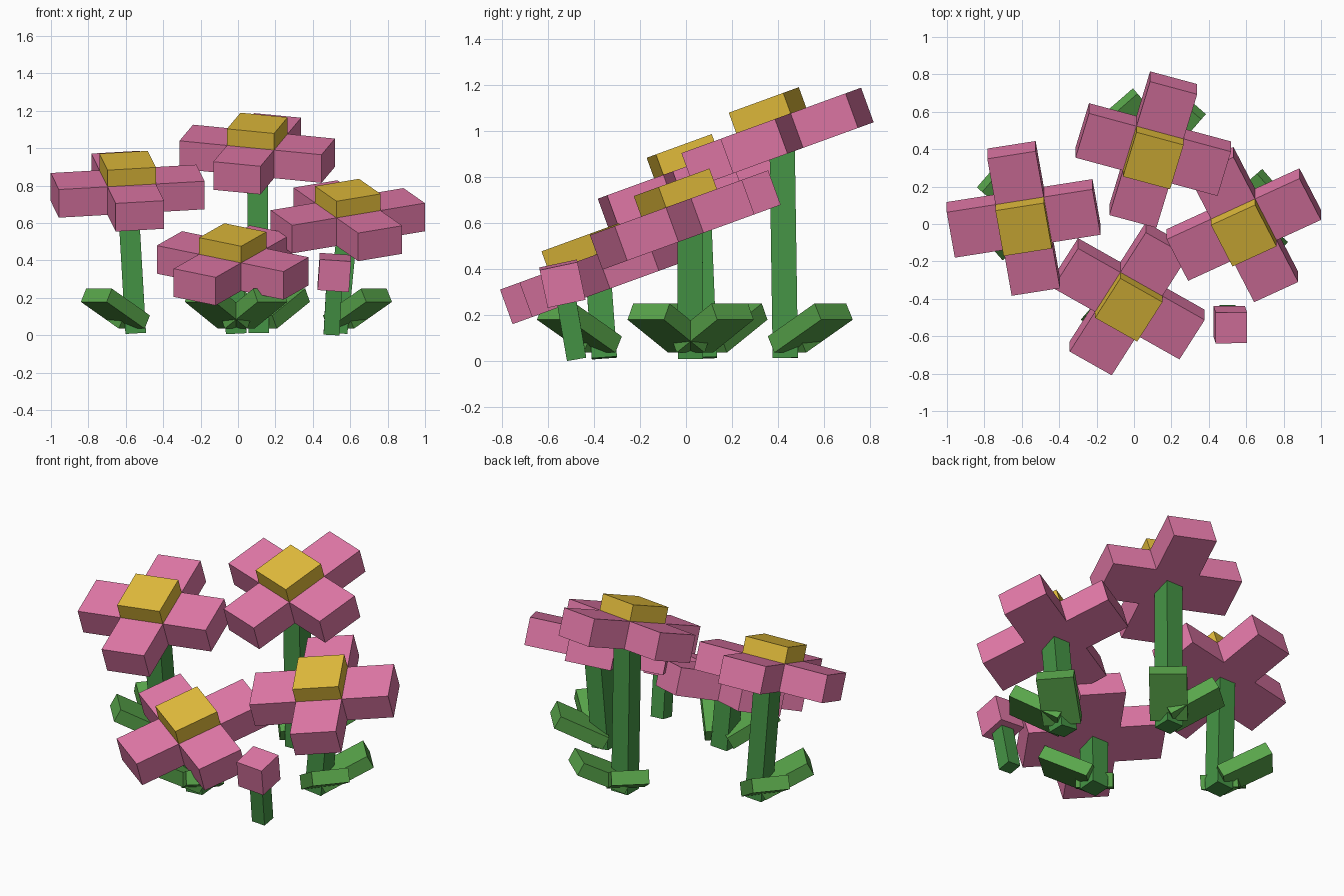
import bpy, bmesh
from math import radians, cos, sin, pi
from mathutils import Matrix, Vector

if "Cube" in bpy.data.objects:
    bpy.data.objects.remove(bpy.data.objects["Cube"])


def material(name, rgb):
    m = bpy.data.materials.new(name)
    m.diffuse_color = (*rgb, 1)
    m.use_nodes = True
    m.node_tree.nodes["Principled BSDF"].inputs["Base Color"].default_value = m.diffuse_color
    return m


PINK = material("petal_pink", (0.76, 0.19, 0.39))
YELLOW = material("centre_yellow", (0.77, 0.51, 0.045))
STEM = material("stem_green", (0.06, 0.30, 0.06))
LEAF = material("leaf_green", (0.10, 0.38, 0.07))


def finish(name, bm, mat, matrix):
    bmesh.ops.recalc_face_normals(bm, faces=bm.faces)
    me = bpy.data.meshes.new(name)
    bm.to_mesh(me)
    bm.free()
    me.materials.append(mat)
    ob = bpy.data.objects.new(name, me)
    ob.matrix_world = matrix
    bpy.context.collection.objects.link(ob)
    return ob


def box(name, size, centre, mat, matrix):
    bm = bmesh.new()
    bmesh.ops.create_cube(bm, size=1)
    bmesh.ops.scale(bm, vec=size, verts=bm.verts)
    bmesh.ops.translate(bm, vec=centre, verts=bm.verts)
    return finish(name, bm, mat, matrix)


def stem(name, base, top, width):
    base, top = Vector(base), Vector(top)
    d = top - base
    rot = Vector((0, 0, 1)).rotation_difference(d).to_matrix().to_4x4()
    box(name, (width, width, d.length), (0, 0, d.length / 2), STEM,
        Matrix.Translation(base) @ rot)


def petals(name, matrix, reach=0.395, half=0.131, thick=0.16):
    # cross outline: one arm's three points, repeated by quarter turns
    bm = bmesh.new()
    verts = []
    for k in range(4):
        r = Matrix.Rotation(k * pi / 2, 3, 'Z')
        for x, y in ((reach, -half), (reach, half), (half, half)):
            verts.append(bm.verts.new(r @ Vector((x, y, -thick / 2))))
    face = bm.faces.new(verts)
    ext = bmesh.ops.extrude_face_region(bm, geom=[face])
    up = [v for v in ext["geom"] if isinstance(v, bmesh.types.BMVert)]
    bmesh.ops.translate(bm, vec=(0, 0, thick), verts=up)
    finish(name, bm, PINK, matrix)


def flower(side, head, yaw, base, outward):
    # head, tilted towards the front
    m = (Matrix.Translation(head) @ Matrix.Rotation(radians(20), 4, 'X')
         @ Matrix.Rotation(radians(yaw), 4, 'Z'))
    petals(side + "_petals", m)
    box(side + "_flower_centre", (0.262, 0.262, 0.135), (0, 0, 0.107), YELLOW, m)
    # stem
    stem(side + "_stem", base, Vector(head) + Vector((0, 0.02, -0.02)), 0.11)
    # pair of leaves spread around the outward direction
    for i, spread in enumerate((-41, 41)):
        lm = (Matrix.Translation((base[0], base[1], 0.035))
              @ Matrix.Rotation(radians(outward + spread), 4, 'Z')
              @ Matrix.Translation((0.028, 0, 0))
              @ Matrix.Rotation(radians(-28), 4, 'Y'))
        box(f"{side}_leaf_{i + 1}", (0.305, 0.21, 0.08), (0.1525, 0, 0.04), LEAF, lm)


flower("left", (-0.59, 0.03, 0.77), 9.5, (-0.547, 0.08, 0.012), 180)
flower("right", (0.587, -0.003, 0.612), 26, (0.53, 0.02, 0.012), 0)
flower("back", (0.103, 0.398, 0.97), -16, (0.11, 0.432, 0.012), 90)
flower("front", (-0.028, -0.40, 0.373), -31, (-0.01, -0.355, 0.012), -90)

# small closed bud on a short stem
stem("bud_stem", (0.50, -0.476, 0.008), (0.517, -0.53, 0.32), 0.085)
box("bud", (0.168, 0.168, 0.168), (0, 0, 0), PINK,
    Matrix.Translation((0.515, -0.538, 0.335))
    @ Matrix.Rotation(radians(12), 4, 'X') @ Matrix.Rotation(radians(4), 4, 'Y'))
